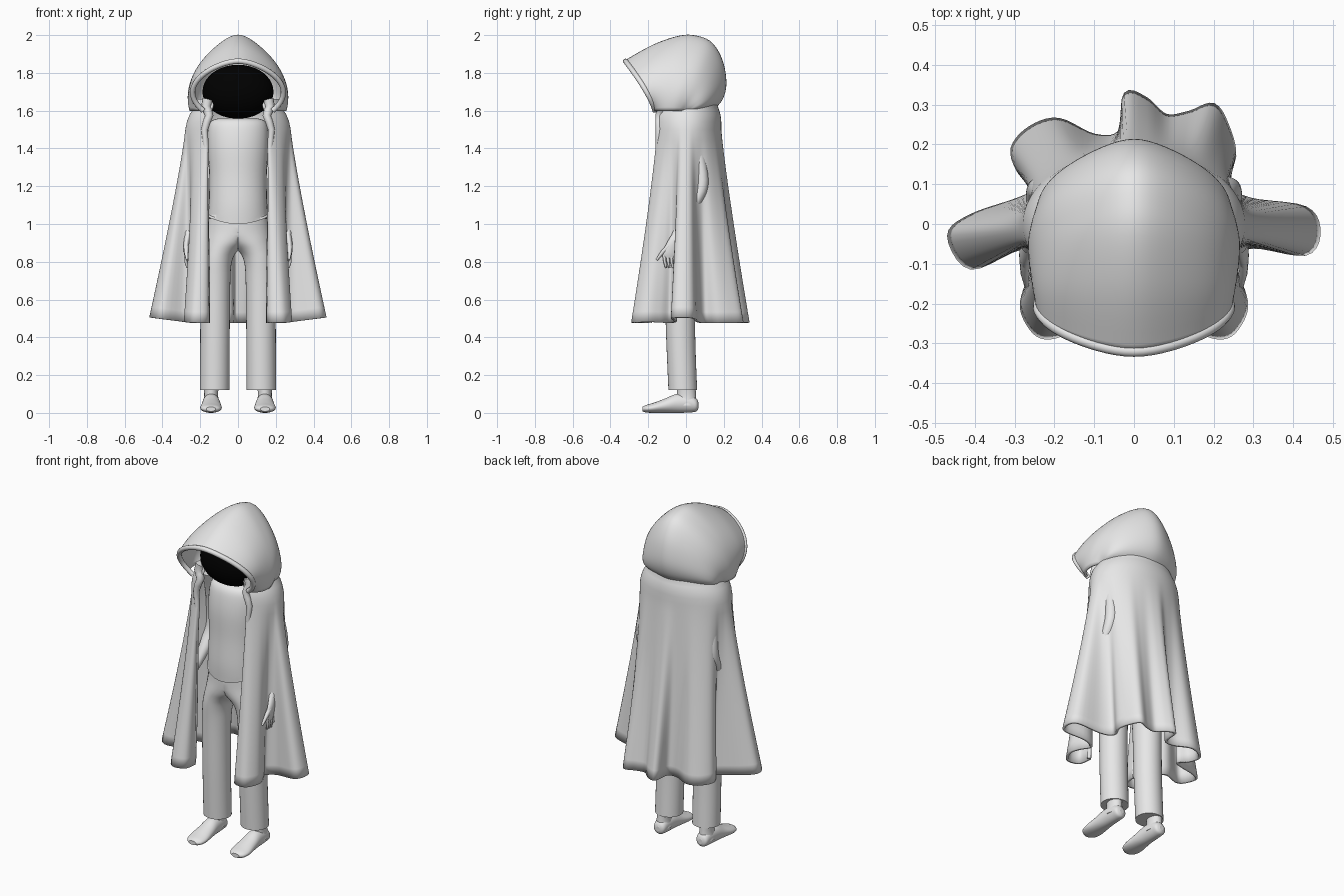
import bpy, bmesh, math

if "Cube" in bpy.data.objects:
    bpy.data.objects.remove(bpy.data.objects["Cube"], do_unlink=True)


def material(name, rgb):
    mat = bpy.data.materials.new(name)
    mat.use_nodes = True
    mat.diffuse_color = (*rgb, 1)
    shader = mat.node_tree.nodes["Principled BSDF"]
    shader.inputs["Base Color"].default_value = (*rgb, 1)
    shader.inputs["Roughness"].default_value = 0.8
    return mat


GREY = material("light grey", (0.8, 0.8, 0.8))
BLACK = material("black", (0, 0, 0))


def spline(points, steps):
    """Catmull-Rom interpolation of tuples of any length."""
    p = [points[0]] + list(points) + [points[-1]]
    out = []
    for i in range(1, len(p) - 2):
        for k in range(steps):
            t = k / steps
            out.append(tuple(
                b + t / 2 * (c - a + t * (2 * a - 5 * b + 4 * c - d + t * (3 * b - a - 3 * c + d)))
                for a, b, c, d in zip(*p[i - 1:i + 3])))
    return out + [tuple(points[-1])]


def finish(obj, mirror):
    bpy.context.collection.objects.link(obj)
    if mirror:
        obj.modifiers.new("mirror", "MIRROR")
    return obj


def loft(name, rows, closed=False, mirror=False, thickness=0):
    """Skin a list of equal rows of points; closed rows are capped."""
    bm = bmesh.new()
    grid = [[bm.verts.new(p) for p in row] for row in rows]
    count = len(rows[0])
    for low, high in zip(grid, grid[1:]):
        for i in range(count if closed else count - 1):
            j = (i + 1) % count
            bm.faces.new((low[i], low[j], high[j], high[i])).smooth = True
    if closed:
        bm.faces.new(grid[0])
        bm.faces.new(grid[-1])
    bmesh.ops.recalc_face_normals(bm, faces=bm.faces)
    mesh = bpy.data.meshes.new(name)
    bm.to_mesh(mesh)
    bm.free()
    mesh.materials.append(GREY)
    obj = finish(bpy.data.objects.new(name, mesh), mirror)
    if thickness:
        mod = obj.modifiers.new("cloth thickness", "SOLIDIFY")
        mod.thickness = thickness
        mod.offset = 0
    return obj


def body(name, sections, axis="z", mirror=False, sides=32):
    """Loft of ellipses (x, y, z, radius, radius) stacked along an axis."""
    rows = []
    for x, y, z, a, b in spline(sections, 5):
        row = []
        for i in range(sides):
            ang = math.tau * i / sides
            u, v = a * math.cos(ang), b * math.sin(ang)
            row.append((x + u, y + v, z) if axis == "z" else (x + u, y, z + v))
        rows.append(row)
    return loft(name, rows, True, mirror=mirror)


def tube(name, points, radii, mirror=False):
    curve = bpy.data.curves.new(name, "CURVE")
    curve.dimensions = "3D"
    curve.bevel_depth = 1
    curve.bevel_resolution = 3
    curve.use_fill_caps = True
    line = curve.splines.new("POLY")
    line.points.add(len(points) - 1)
    for slot, p, r in zip(line.points, points, radii):
        slot.co = (*p, 1)
        slot.radius = r
    line.use_smooth = True
    curve.materials.append(GREY)
    return finish(bpy.data.objects.new(name, curve), mirror)


# Torso in a plain shirt, with the hem dipping at the middle
shirt = body("shirt", [
    (0, -.03, 1.0, .163, .124), (0, -.035, 1.1, .155, .121), (0, -.03, 1.25, .152, .118),
    (0, -.025, 1.4, .16, .12), (0, -.02, 1.5, .158, .11), (0, -.02, 1.545, .14, .09),
    (0, -.02, 1.56, .1, .06)])
for v in shirt.data.vertices:
    if v.co.z < 1.03:
        v.co.z += 1.5 * v.co.x ** 2

# Trousers: one leg whose rings widen into half of the hips, then mirrored
trousers = body("trousers", [
    (.124, -.017, .12, .078, .076), (.122, -.028, .4, .078, .077), (.12, -.032, .68, .079, .082),
    (.113, -.028, .8, .081, .093), (.092, -.025, .86, .093, .1), (.05, -.024, .91, .125, .108),
    (0, -.025, .97, .166, .112), (0, -.028, 1.05, .152, .108)], mirror=True)
for v in trousers.data.vertices:
    v.co.x = max(v.co.x, 0)

# Bare feet
body("ankles", [(.142, .003, .04, .045, .055), (.142, .003, .09, .037, .05), (.142, 0, .16, .04, .05)],
     mirror=True)
body("feet", [
    (.142, .066, .04, .012, .015), (.142, .055, .042, .034, .034), (.142, .02, .05, .041, .048),
    (.142, -.05, .05, .046, .05), (.142, -.11, .038, .052, .038), (.143, -.17, .027, .057, .027),
    (.143, -.21, .022, .048, .02), (.143, -.23, .02, .025, .012)], axis="y", mirror=True)

# Arms with elbows and hands that poke out of the cloak
body("arms", [
    (.2, .02, 1.54, .045, .045), (.217, .064, 1.38, .036, .034), (.234, .084, 1.2, .036, .034),
    (.24, .02, 1.07, .033, .036), (.264, -.05, .95, .02, .024)], mirror=True)
body("palms", [
    (.264, -.05, .95, .016, .022), (.273, -.072, .9, .015, .03), (.274, -.088, .85, .013, .036),
    (.271, -.09, .82, .01, .032)], mirror=True)
for i, finger in enumerate(("index", "middle", "ring", "little")):
    y = -.116 + .018 * i
    tube(finger + "_fingers", [(.272, y, .835), (.276, y + .004, .8), (.268, y + .01, .768)],
         (.009, .008, .005), mirror=True)
tube("thumbs", [(.274, -.09, .885), (.274, -.125, .85), (.27, -.155, .81)], (.014, .011, .006), mirror=True)

# Cloak: a smooth shoulder ring falling into a deeply folded hem
hem = [
    (.155, -.19), (.165, -.26), (.21, -.283), (.25, -.27), (.28, -.21), (.262, -.14), (.235, -.085),
    (.3, -.055), (.43, -.073), (.462, -.02), (.43, .038), (.29, .06), (.225, .1), (.25, .17),
    (.235, .24), (.2, .297), (.14, .278), (.08, .27), (.03, .312), (-.02, .325), (-.035, .23),
    (-.1, .22), (-.19, .26), (-.26, .24), (-.303, .19), (-.285, .13), (-.235, .09), (-.29, .06),
    (-.41, .018), (-.463, -.03), (-.41, -.108), (-.29, -.06), (-.235, -.085), (-.262, -.14),
    (-.28, -.21), (-.25, -.27), (-.21, -.283), (-.165, -.26), (-.155, -.19)]
hem = spline(hem, 5)
angles = [math.atan2(y, x) % math.tau for x, y in hem]
angles = [a - math.tau if i < len(hem) / 2 and a > math.pi else a for i, a in enumerate(angles)]
for _ in range(60):
    angles = [angles[0]] + [sum(angles[i - 1:i + 2]) / 3 for i in range(1, len(angles) - 1)] + [angles[-1]]
ring = [(.272 * math.cos(a), (.18 if math.sin(a) > 0 else .185) * math.sin(a)) for a in angles]

rows = [[(x * sx, y * sy, z) for x, y in ring]
        for z, sx, sy in ((1.66, .78, .88), (1.62, .82, .9), (1.6, .86, .94), (1.575, .92, .98), (1.54, .97, 1))]
levels = 18
for k in range(levels + 1):
    t = k / levels
    f = t ** 1.15
    row = []
    for (rx, ry), (hx, hy) in zip(ring, hem):
        bottom = .477 + .13 * max(0, abs(hx) - .25)
        row.append((rx + (hx - rx) * f, ry + (hy - ry) * f, 1.5 + (bottom - 1.5) * t))
    rows.append(row)
loft("cloak", rows, thickness=.014)

# Rolled cloth along both front edges, thickest and wavy below the hood
edge = [(max(.16, row[0][0]) + .012 * math.sin(i * 1.5) * max(0, 1 - i / 9), *row[0][1:])
        for i, row in enumerate(rows)]
tube("cloak_front_edges", edge, [max(.011, .028 - .002 * i) for i in range(len(edge))], mirror=True)

# Hood: a fan of peaked arches from the front rim over the crown to the nape
arches = spline([
    (-.32, 1.862, -.165, .24, 130), (-.17, 1.945, -.15, .25, 118), (-.03, 1.992, -.11, .258, 108),
    (.06, 1.99, -.07, .26, 106), (.135, 1.955, -.04, .253, 106), (.188, 1.865, -.02, .243, 108),
    (.208, 1.75, 0, .235, 110), (.19, 1.665, .01, .225, 110), (.14, 1.605, .01, .19, 110)], 5)
hood = []
for n, (top_y, top_z, base_y, width, degrees) in enumerate(arches):
    reach = math.radians(degrees)
    back = min(1, 3 * n / len(arches))
    arch = []
    for i in range(-24, 25):
        s = i / 24
        dome = (math.cos(s * reach) - math.cos(reach)) / (1 - math.cos(reach))
        tent = 1 - (math.hypot(s, .12) - .12) / (math.hypot(1, .12) - .12)
        h = dome + (tent - dome) * (.5 + .35 * back)
        forward = max(h, 0) ** (1.3 - .3 * back)
        arch.append((width * math.sin(s * reach), base_y + forward * (top_y - base_y), 1.6 + h * (top_z - 1.6)))
    hood.append(arch)
loft("hood", hood, thickness=.012)
tube("hood_rim", hood[0], [.014] * len(hood[0]))

# Shadowed face inside the hood
bpy.ops.mesh.primitive_uv_sphere_add(segments=32, ring_count=20, radius=1, location=(0, -.065, 1.7))
face = bpy.context.object
face.name = "dark_face"
face.scale = (.188, .125, .143)
face.data.materials.append(BLACK)
bpy.ops.object.shade_smooth()
